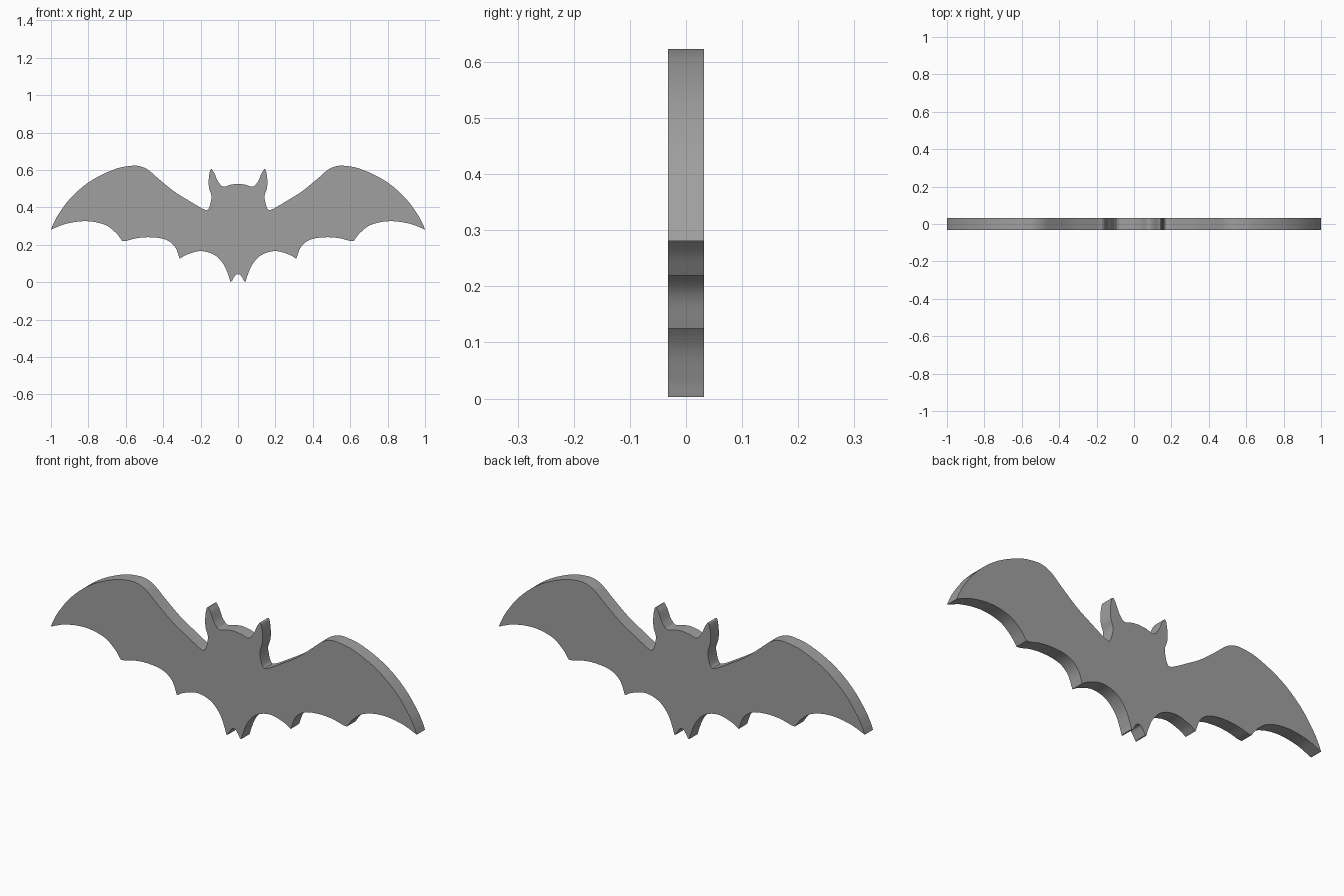
import bpy, bmesh
from mathutils import Vector

if "Cube" in bpy.data.objects:
    bpy.data.objects.remove(bpy.data.objects["Cube"])

HALF_DEPTH = 0.0325
STEPS = 6

# Right half of the outline (x, z); each run is a smooth curve, runs meet at corners
RUNS = [
    # top of head
    [(0, .526), (.04, .521), (.073, .511), (.09, .516)],
    # ear, inner edge
    [(.09, .516), (.109, .542), (.127, .584), (.141, .605)],
    # ear, outer edge and neck
    [(.141, .605), (.148, .601), (.156, .557), (.155, .503), (.142, .461),
     (.147, .423), (.156, .395), (.166, .384)],
    # upper wing edge
    [(.166, .384), (.19, .393), (.26, .434), (.34, .484), (.425, .553), (.48, .6),
     (.518, .618), (.56, .623), (.65, .607), (.785, .543), (.89, .455),
     (.96, .363), (.988, .311), (1, .281)],
    # three scallops of the lower wing edge
    [(1, .281), (.92, .312), (.81, .326), (.71, .306), (.652, .263), (.618, .219)],
    [(.618, .219), (.597, .221), (.542, .235), (.467, .24), (.386, .227), (.338, .19), (.311, .125)],
    [(.311, .125), (.276, .146), (.201, .166), (.128, .147), (.078, .097), (.05, .034), (.041, .003)],
    # foot and notch
    [(.041, .003), (.035, .003), (.025, .02), (.011, .04), (0, .043)],
]


def smooth_run(points):
    """Catmull-Rom curve through the points, without the last one."""
    p = [Vector(q) for q in points]
    p = [2 * p[0] - p[1]] + p + [2 * p[-1] - p[-2]]
    out = []
    for a, b, c, d in zip(p, p[1:], p[2:], p[3:]):
        # chord-scaled tangents avoid overshoot at uneven spacing
        ab, bc, cd = (b - a).length, (c - b).length, (d - c).length
        m1 = (c - a) * (bc / (ab + bc))
        m2 = (d - b) * (bc / (bc + cd))
        for i in range(STEPS):
            t = i / STEPS
            out.append((2*t**3 - 3*t**2 + 1) * b + (t**3 - 2*t**2 + t) * m1
                       + (3*t**2 - 2*t**3) * c + (t**3 - t**2) * m2)
    return out


# Full closed outline by mirroring
half = [v for run in RUNS for v in smooth_run(run)] + [Vector(RUNS[-1][-1])]
outline = half + [Vector((-v.x, v.y)) for v in reversed(half[1:-1])]

# Extruded bat silhouette
bm = bmesh.new()
face = bm.faces.new([bm.verts.new((v.x, -HALF_DEPTH, v.y)) for v in outline])
ext = bmesh.ops.extrude_face_region(bm, geom=[face], use_keep_orig=True)
for v in ext["geom"]:
    if isinstance(v, bmesh.types.BMVert):
        v.co.y = HALF_DEPTH
bmesh.ops.recalc_face_normals(bm, faces=bm.faces)
mesh = bpy.data.meshes.new("bat_silhouette")
bm.to_mesh(mesh)
bm.free()
bat = bpy.data.objects.new("bat_silhouette", mesh)
bpy.context.collection.objects.link(bat)

# Dark grey finish
dark = bpy.data.materials.new("dark_grey")
dark.diffuse_color = (0.35, 0.35, 0.35, 1)
dark.use_nodes = True
dark.node_tree.nodes["Principled BSDF"].inputs["Base Color"].default_value = dark.diffuse_color
mesh.materials.append(dark)

bpy.context.view_layer.objects.active = bat
bat.select_set(True)
bpy.ops.object.shade_smooth_by_angle()
